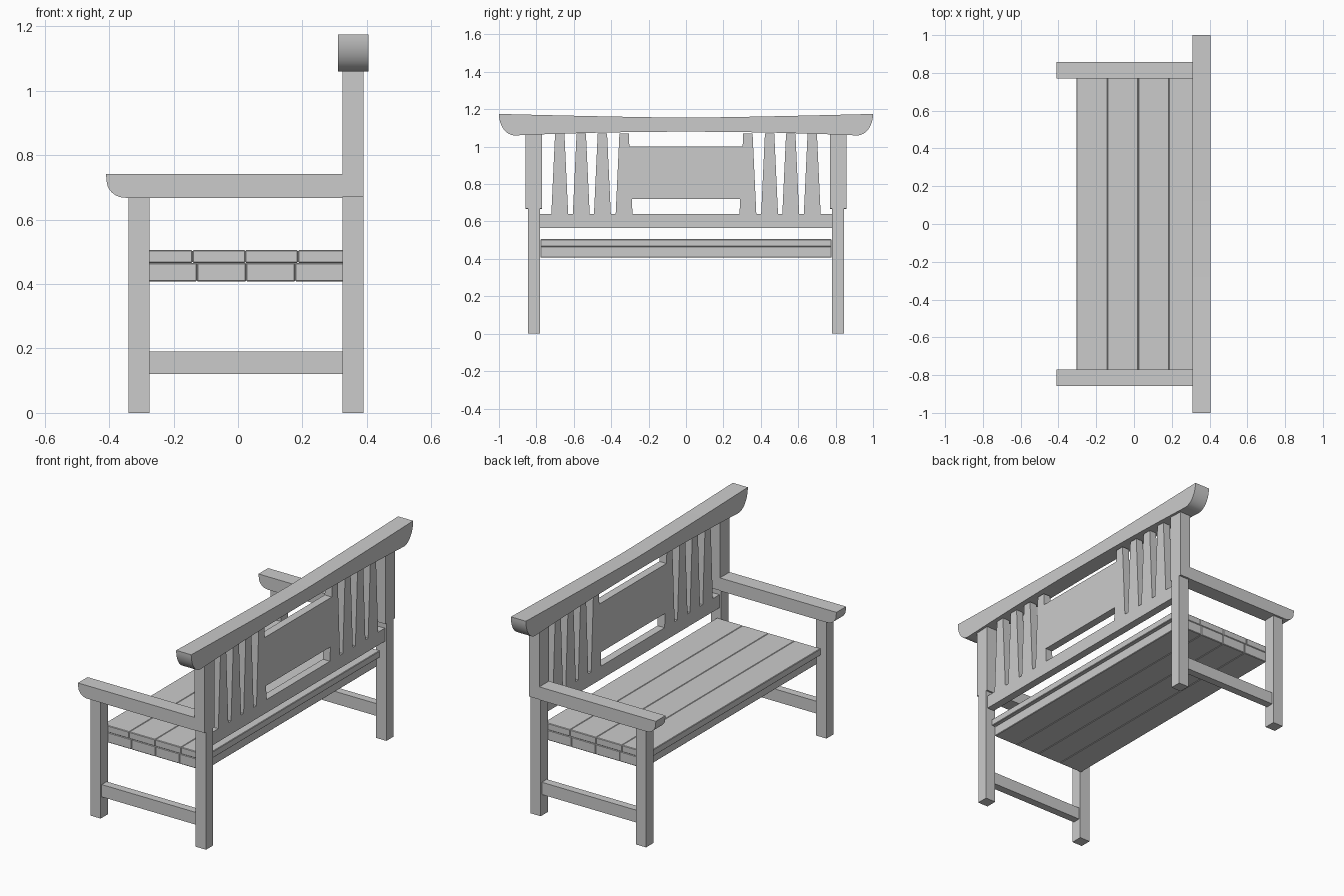
import bpy, bmesh, math
from mathutils import Vector

if "Cube" in bpy.data.objects:
    bpy.data.objects.remove(bpy.data.objects["Cube"])


def prism(name, pts, lo, hi, axis):
    """Extrude a 2D outline along x (pts are y,z) or along y (pts are x,z)."""
    def place(p, t):
        return (t, p[0], p[1]) if axis == 'x' else (p[0], t, p[1])
    bm = bmesh.new()
    a = [bm.verts.new(place(p, lo)) for p in pts]
    b = [bm.verts.new(place(p, hi)) for p in pts]
    n = len(pts)
    bm.faces.new(a)
    bm.faces.new(b[::-1])
    for i in range(n):
        j = (i + 1) % n
        bm.faces.new((a[j], a[i], b[i], b[j]))
    bmesh.ops.recalc_face_normals(bm, faces=bm.faces)
    me = bpy.data.meshes.new(name)
    bm.to_mesh(me)
    bm.free()
    ob = bpy.data.objects.new(name, me)
    bpy.context.collection.objects.link(ob)
    return ob


def box(name, x, y, z):
    return prism(name, [(x[0], z[0]), (x[1], z[0]), (x[1], z[1]), (x[0], z[1])],
                 y[0], y[1], 'y')


def smooth(ob):
    bpy.ops.object.select_all(action='DESELECT')
    ob.select_set(True)
    bpy.context.view_layer.objects.active = ob
    bpy.ops.object.shade_smooth_by_angle(angle=math.radians(25))


def mirror_y(ob):
    m = ob.modifiers.new("mirror", 'MIRROR')
    m.use_axis = (False, True, False)


# Legs, back posts and side stretchers, mirrored to both ends
LEG_Y = (0.78, 0.845)
BACK = (0.325, 0.39)
mirror_y(box("front_leg", (-0.34, -0.275), LEG_Y, (0, 0.67)))
mirror_y(box("back_leg", BACK, LEG_Y, (0, 0.67)))
mirror_y(box("back_post", BACK, (0.77, 0.857), (0.67, 1.068)))
mirror_y(box("side_stretcher", (-0.275, 0.325), (0.79, 0.835), (0.12, 0.19)))

# Armrests with a rounded nose under the front end
nose = [(-0.35 - 0.058 * math.cos(a), 0.722 - 0.054 * math.sin(a))
        for a in [i * math.pi / 20 for i in range(11)]]
arm = prism("armrest", [(0.325, 0.742), (-0.41, 0.742)] + nose + [(0.325, 0.668)],
            0.77, 0.857, 'y')
smooth(arm)
mirror_y(arm)

# Seat: wide upper planks over slightly narrower lower planks
for label, x0, x1, z in (("seat_plank", -0.305, 0.35, (0.466, 0.505)),
                         ("under_plank", -0.28, 0.33, (0.408, 0.466))):
    w = (x1 - x0) / 4
    for i in range(4):
        plank = box(f"{label}_{i + 1}", (x0 + i * w, x0 + (i + 1) * w), (-0.779, 0.779), z)
        bev = plank.modifiers.new("bevel", 'BEVEL')
        bev.width = 0.003
        bev.segments = 1

# Backrest: lower rail, tapered slats and central panel
PANEL = (0.335, 0.38)
box("lower_back_rail", PANEL, (-0.785, 0.785), (0.565, 0.64))
for i, c in enumerate((0.331, 0.447, 0.56, 0.675)):
    mirror_y(prism(f"back_slat_{i + 1}",
                   [(c - 0.045, 0.64), (c + 0.045, 0.64), (c + 0.025, 1.07), (c - 0.025, 1.07)],
                   *PANEL, 'x'))
box("back_panel", PANEL, (-0.315, 0.315), (0.72, 1.0))

# Crest rail: gently sagging top, arched underside, upswept rounded ends
N = 24
top = [(y, 1.155 + 0.02 * abs(y) ** 1.3) for y in [1 - 2 * i / N for i in range(N + 1)]]
left = [(-0.915 - 0.085 * math.cos(a), 1.175 - 0.115 * math.sin(a))
        for a in [i * math.pi / 24 for i in range(1, 13)]]
under = [(y, 1.06 + 0.02 * (1 - (y / 0.915) ** 2))
         for y in [-0.915 + 1.83 * i / N for i in range(1, N)]]
right = [(-y, z) for y, z in reversed(left)]
smooth(prism("crest_rail", top + left + under + right, 0.31, 0.405, 'x'))
